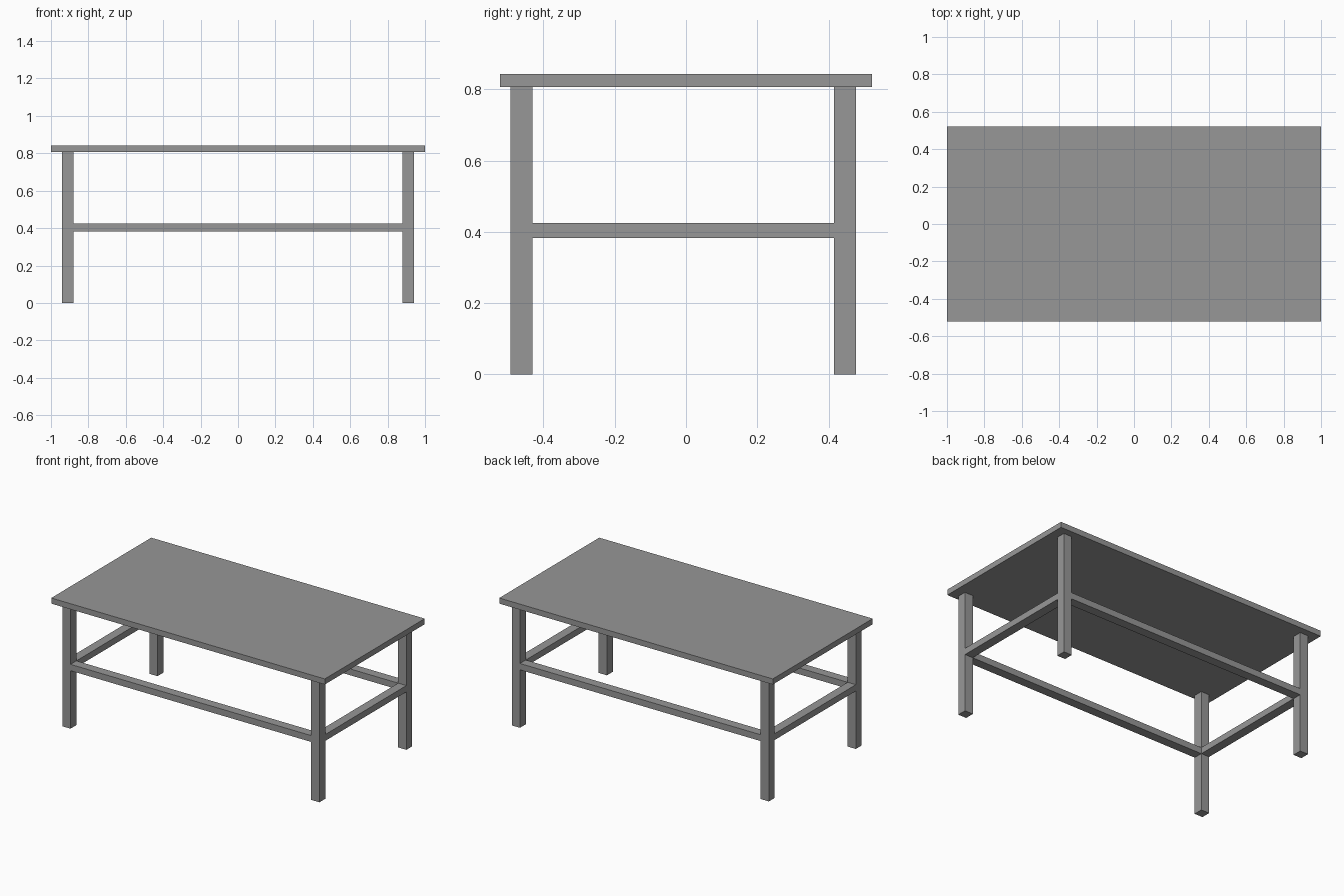
import bpy

# Remove the default cube
cube = bpy.data.objects.get("Cube")
if cube:
    bpy.data.objects.remove(cube, do_unlink=True)

# Single plain grey finish
grey = bpy.data.materials.new("grey")
grey.use_nodes = True
colour = (0.31, 0.31, 0.31, 1)
grey.diffuse_color = colour
grey.node_tree.nodes["Principled BSDF"].inputs["Base Color"].default_value = colour


def box(name, x, y, z):
    """Add a box spanning the given (low, high) ranges."""
    spans = (x, y, z)
    bpy.ops.mesh.primitive_cube_add(size=1, location=[(a + b) / 2 for a, b in spans])
    obj = bpy.context.object
    obj.name = name
    obj.scale = [b - a for a, b in spans]
    bpy.ops.object.transform_apply(location=False, rotation=False, scale=True)
    obj.data.materials.append(grey)
    return obj


# Leg footprints, shared by the rails
leg_x = {"right": (-0.94, -0.88), "left": (0.88, 0.94)}
leg_y = {"front": (-0.492, -0.431), "back": (0.416, 0.477)}
top_z = (0.806, 0.843)
rail_z = (0.383, 0.425)

# Table top
box("table_top", (-1, 1), (-0.522, 0.522), top_z)

# Legs
for end, y in leg_y.items():
    for side, x in leg_x.items():
        box(f"{end}_{side}_leg", x, y, (0, top_z[0]))

# Long rails at front and back
for end, y in leg_y.items():
    box(f"{end}_rail", (leg_x["right"][1], leg_x["left"][0]), y, rail_z)

# Short rails at the two sides
for side, x in leg_x.items():
    box(f"{side}_rail", x, (leg_y["front"][1], leg_y["back"][0]), rail_z)
